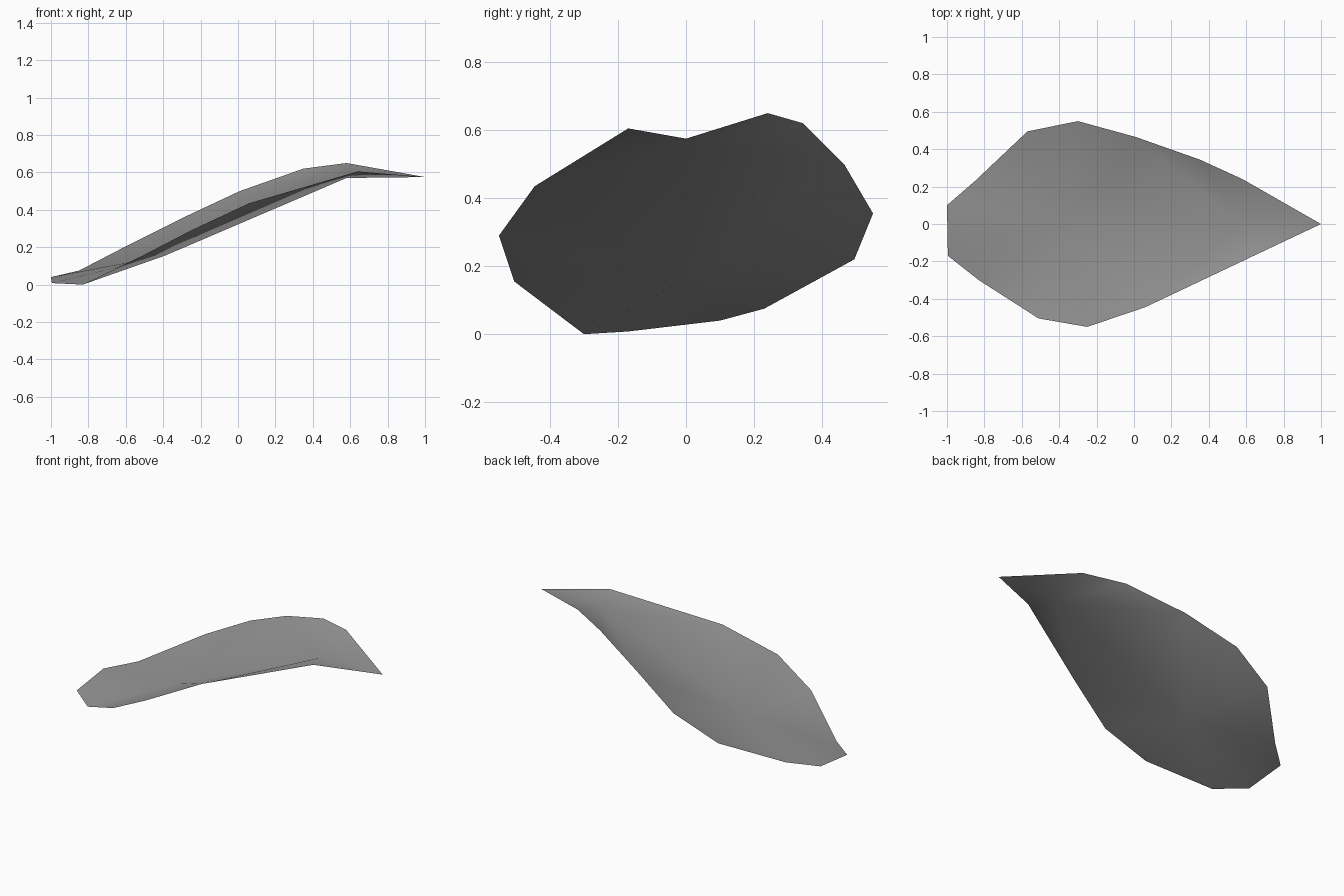
import bpy
import bmesh

cube = bpy.data.objects.get("Cube")
if cube:
    bpy.data.objects.remove(cube, do_unlink=True)

# Matte grey leaf colour
grey = bpy.data.materials.new("leaf_grey")
grey.use_nodes = True
colour = (0.30, 0.30, 0.30, 1.0)
grey.diffuse_color = colour
shader = grey.node_tree.nodes["Principled BSDF"]
shader.inputs["Base Color"].default_value = colour
shader.inputs["Roughness"].default_value = 0.8

# Rim of the leaf, from the tip round the back edge, the stalk end and the front edge
tip = (1.0, 0.0, 0.575)
back_rim = [(0.58, 0.24, 0.65), (0.35, 0.345, 0.62), (0.01, 0.465, 0.50)]
base_rim = [(-0.30, 0.55, 0.355), (-0.57, 0.495, 0.22), (-0.85, 0.23, 0.075),
            (-1.0, 0.10, 0.04), (-0.995, -0.17, 0.008), (-0.83, -0.30, 0.0),
            (-0.51, -0.505, 0.155), (-0.25, -0.55, 0.29)]
front_rim = [(0.06, -0.445, 0.435), (0.64, -0.17, 0.605)]

# Low midrib points: centre of the base fan and centre of the tip fan
fan_centre = (-0.39, -0.01, 0.155)
rib_end = (0.58, 0.0, 0.57)


def add_fan(bm, centre, rim):
    """Join a centre point to each pair of neighbouring rim points."""
    for a, b in zip(rim, rim[1:]):
        bm.faces.new((centre, a, b))


# Leaf blade: two fans that meet along the midrib
bm = bmesh.new()
tip_v, centre_v, rib_v = [bm.verts.new(p) for p in (tip, fan_centre, rib_end)]
back, base, front = [[bm.verts.new(p) for p in part]
                     for part in (back_rim, base_rim, front_rim)]
add_fan(bm, rib_v, front + [tip_v] + back)
add_fan(bm, centre_v, [rib_v, back[-1]] + base + [front[0], rib_v])
for face in bm.faces:
    face.smooth = True

mesh = bpy.data.meshes.new("leaf_blade")
bm.to_mesh(mesh)
bm.free()
mesh.materials.append(grey)
leaf = bpy.data.objects.new("leaf_blade", mesh)
bpy.context.collection.objects.link(leaf)
